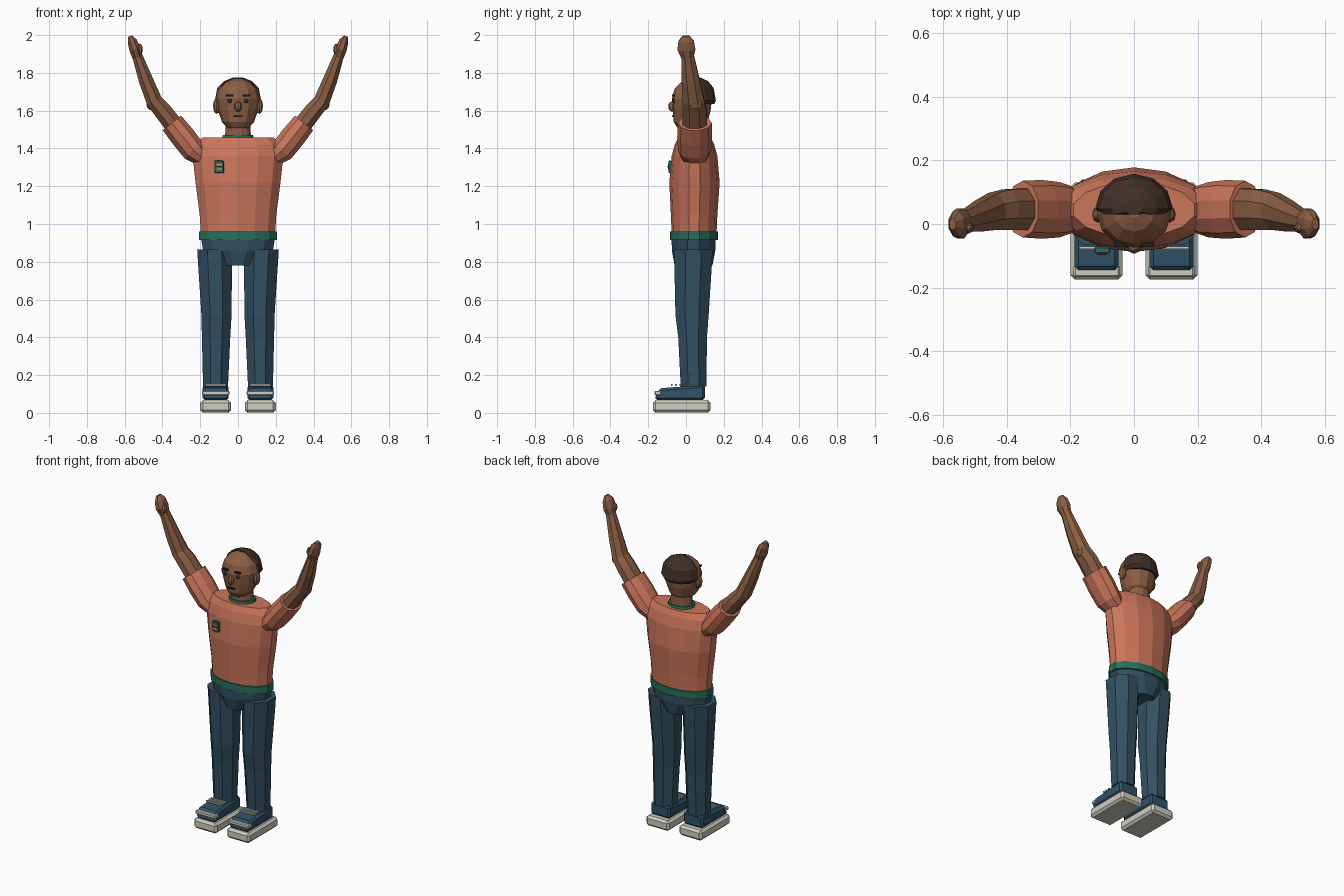
import bpy, bmesh, math
from mathutils import Vector, Matrix

old = bpy.data.objects.get("Cube")
if old:
    bpy.data.objects.remove(old, do_unlink=True)


def material(name, r, g, b):
    m = bpy.data.materials.new(name)
    m.use_nodes = True
    m.diffuse_color = (r, g, b, 1)
    m.node_tree.nodes["Principled BSDF"].inputs["Base Color"].default_value = (r, g, b, 1)
    return m


SKIN = material("brown skin", 0.26, 0.115, 0.058)
SHIRT = material("coral shirt", 0.60, 0.18, 0.105)
GREEN = material("green trim", 0.02, 0.16, 0.105)
PANTS = material("navy trousers", 0.033, 0.08, 0.12)
SHOE = material("blue shoe", 0.03, 0.085, 0.14)
WHITE = material("off white", 0.62, 0.62, 0.53)
HAIR = material("dark hair", 0.052, 0.028, 0.021)
DARK = material("dark features", 0.012, 0.014, 0.016)
EYE = material("slate eyes", 0.03, 0.06, 0.08)


def finish(bm, name, mat):
    bmesh.ops.recalc_face_normals(bm, faces=bm.faces)
    mesh = bpy.data.meshes.new(name)
    bm.to_mesh(mesh)
    bm.free()
    mesh.materials.append(mat)
    ob = bpy.data.objects.new(name, mesh)
    bpy.context.collection.objects.link(ob)
    return ob


def loft(name, rings, mat, sides=12, upright=True, offset=0.5, min_y=None):
    """Skin rings of (x, y, z, half width, half depth) and cap both ends."""
    bm = bmesh.new()
    centres = [Vector(r[:3]) for r in rings]
    grow = 1 / math.cos(math.pi / sides) if offset else 1
    loops = []
    for i, ring in enumerate(rings):
        across = Vector((1, 0, 0))
        if not upright:
            t = centres[min(i + 1, len(rings) - 1)] - centres[max(i - 1, 0)]
            across = Vector((t.z, 0, -t.x)).normalized()
        loop = []
        for k in range(sides):
            a = math.tau * (k + offset) / sides
            p = centres[i] + across * (ring[3] * grow * math.cos(a))
            p.y += ring[4] * grow * math.sin(a)
            if min_y is not None:
                p.y = max(p.y, min_y)
            loop.append(bm.verts.new(p))
        loops.append(loop)
    for lo, hi in zip(loops, loops[1:]):
        for k in range(sides):
            n = (k + 1) % sides
            bm.faces.new((lo[k], lo[n], hi[n], hi[k]))
    bm.faces.new(loops[0])
    bm.faces.new(loops[-1])
    return finish(bm, name, mat)


def box(name, centre, size, mat, bevel=0.0):
    bm = bmesh.new()
    bmesh.ops.create_cube(bm, size=1)
    bmesh.ops.scale(bm, vec=size, verts=bm.verts)
    bmesh.ops.translate(bm, vec=centre, verts=bm.verts)
    if bevel:
        bmesh.ops.bevel(bm, geom=bm.edges[:], offset=bevel, segments=1,
                        affect='EDGES', profile=0.5)
    return finish(bm, name, mat)


def ball(name, centre, radii, mat):
    bm = bmesh.new()
    bmesh.ops.create_uvsphere(bm, u_segments=8, v_segments=6, radius=1)
    bmesh.ops.transform(bm, verts=bm.verts,
                        matrix=Matrix.Translation(centre) @ Matrix.Diagonal((*radii, 1)))
    return finish(bm, name, mat)


# Shirt, hem and collar
loft("shirt", [(0, .043, .93, .195, .115), (0, .043, 1.05, .203, .12),
               (0, .045, 1.22, .225, .13), (0, .045, 1.36, .24, .118),
               (0, .045, 1.42, .225, .102), (0, .045, 1.457, .19, .085)], SHIRT, 14)
loft("shirt_hem", [(0, .042, .914, .206, .124), (0, .042, .96, .206, .124)], GREEN, 14)
loft("collar", [(0, .045, 1.45, .085, .07), (0, .045, 1.472, .08, .066)], GREEN)

# Chest badge
box("badge", (-.1, -.082, 1.302), (.05, .022, .066), GREEN, .004)
box("badge_panel", (-.1, -.093, 1.302), (.03, .005, .034), SHIRT)
box("badge_bar", (-.1, -.094, 1.303), (.03, .006, .008), DARK)

# Trouser seat
loft("trouser_seat", [(0, .04, .78, .085, .1), (0, .04, .86, .185, .115),
                      (0, .04, .925, .196, .116)], PANTS, 12)

# Head and neck
loft("neck", [(0, .045, 1.44, .07, .06), (0, .045, 1.54, .064, .058)], SKIN)
loft("head", [(0, .02, 1.508, .055, .065), (0, .025, 1.54, .085, .09),
              (0, .03, 1.6, .106, .1), (0, .032, 1.665, .117, .106),
              (0, .035, 1.715, .102, .096), (0, .04, 1.752, .065, .064),
              (0, .045, 1.77, .025, .025)], SKIN, 12, offset=0)
loft("hair", [(0, .05, 1.635, .108, .1), (0, .05, 1.655, .122, .108),
              (0, .048, 1.72, .11, .098), (0, .048, 1.757, .072, .068),
              (0, .05, 1.775, .026, .026)], HAIR, 12, offset=0, min_y=.03)
ball("nose", (0, -.072, 1.622), (.02, .022, .028), SKIN)
box("mouth", (0, -.07, 1.57), (.046, .01, .009), DARK)

for s, side in ((1, "left"), (-1, "right")):
    # Face details
    ball(side + "_ear", (s * .113, .03, 1.625), (.019, .026, .042), SKIN)
    ball(side + "_eye", (s * .043, -.062, 1.653), (.012, .011, .013), EYE)
    box(side + "_brow", (s * .043, -.065, 1.68), (.04, .016, .009), DARK)

    # Arm: sleeve, bare arm, hand and thumb
    loft(side + "_sleeve", [(s * .18, .045, 1.345, .045, .065),
                            (s * .235, .045, 1.39, .064, .083),
                            (s * .29, .046, 1.46, .066, .088),
                            (s * .35, .047, 1.535, .062, .085)], SHIRT, 10, False)
    loft(side + "_arm", [(s * .31, .047, 1.485, .05, .066),
                         (s * .40, .045, 1.6, .047, .064),
                         (s * .443, .04, 1.65, .043, .058),
                         (s * .487, .025, 1.76, .038, .048),
                         (s * .535, .008, 1.895, .027, .033)], SKIN, 8, False)
    loft(side + "_hand", [(s * .531, .007, 1.88, .027, .032),
                          (s * .546, .002, 1.925, .03, .047),
                          (s * .56, .001, 1.968, .025, .04),
                          (s * .571, 0, 1.995, .011, .018)], SKIN, 8, False)
    ball(side + "_thumb", (s * .522, -.012, 1.925), (.018, .018, .03), SKIN)
    ball(side + "_elbow", (s * .45, .05, 1.635), (.035, .045, .035), SKIN)

    # Trouser leg
    loft(side + "_leg", [(s * .119, .04, .14, .066, .068),
                         (s * .116, .035, .4, .075, .076),
                         (s * .114, .032, .52, .08, .088),
                         (s * .122, .038, .8, .09, .1),
                         (s * .126, .038, .865, .09, .102)], PANTS, 8)

    # Shoe: sole, upper, toe band and laces
    x = s * .118
    box(side + "_sole", (x, -.022, .034), (.164, .306, .066), WHITE, .014)
    upper = box(side + "_shoe", (x, -.032, .107), (.138, .264, .08), SHOE, .012)
    for v in upper.data.vertices:
        if v.co.y < -.1 and v.co.z > .12:
            v.co.z -= .016
            v.co.y += .02
    box(side + "_toe_band", (x, -.148, .105), (.144, .038, .024), WHITE, .005)
    for k in range(3):
        box(side + "_lace_" + str(k + 1), (x, -.075 + k * .022, .148),
            (.11, .009, .009), WHITE)
